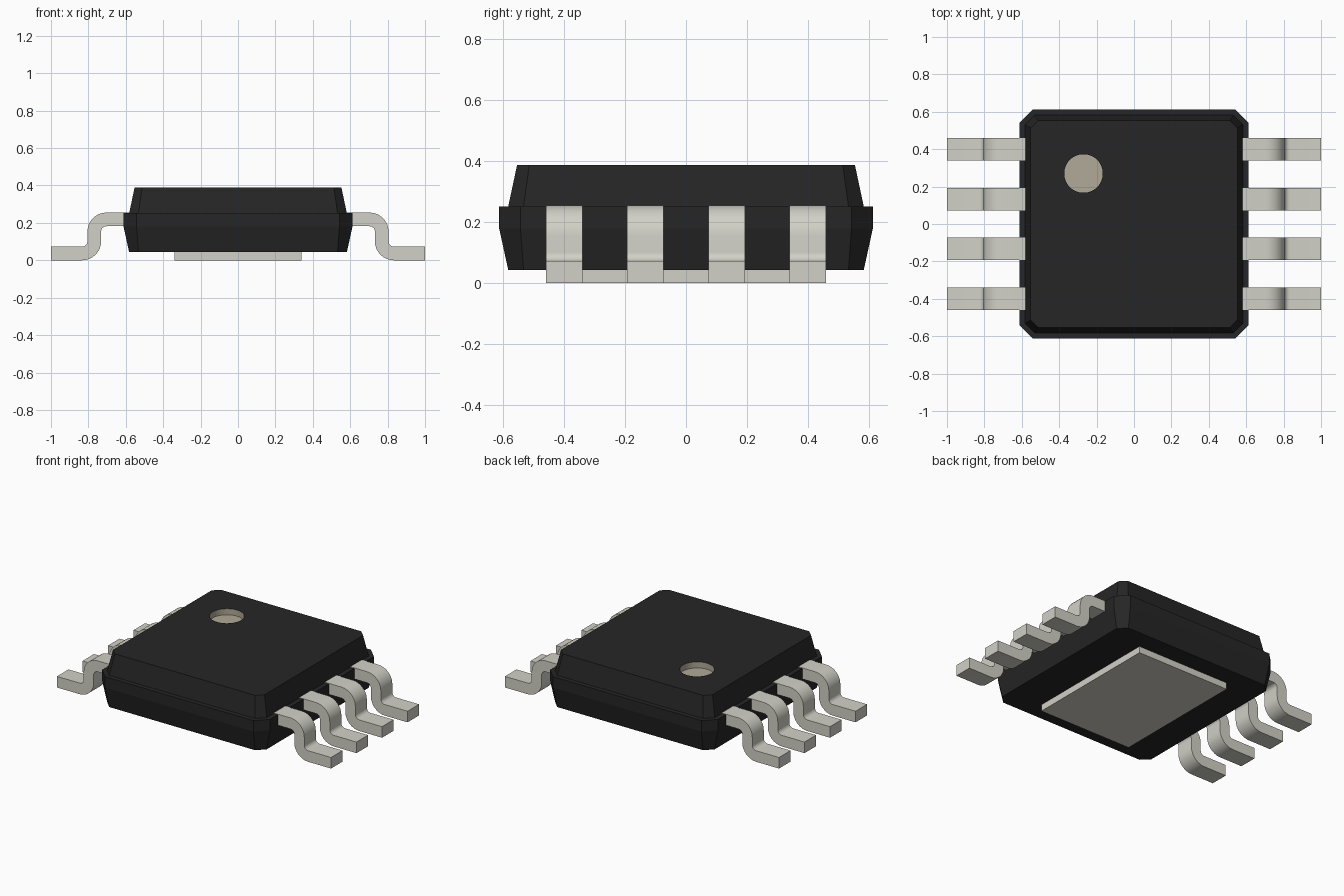
import bpy
import bmesh
from math import cos, sin, radians, hypot

if "Cube" in bpy.data.objects:
    bpy.data.objects.remove(bpy.data.objects["Cube"], do_unlink=True)


def material(name, rgb):
    mat = bpy.data.materials.new(name)
    mat.use_nodes = True
    color = (*rgb, 1)
    mat.diffuse_color = color
    mat.node_tree.nodes["Principled BSDF"].inputs["Base Color"].default_value = color
    return mat


black = material("black_plastic", (0.0195, 0.019, 0.019))
metal = material("grey_metal", (0.645, 0.638, 0.572))
brown = material("light_brown", (0.435, 0.398, 0.316))


def finish(bm, name, *mats):
    bmesh.ops.recalc_face_normals(bm, faces=bm.faces)
    mesh = bpy.data.meshes.new(name)
    bm.to_mesh(mesh)
    bm.free()
    for mat in mats:
        mesh.materials.append(mat)
    obj = bpy.data.objects.new(name, mesh)
    bpy.context.collection.objects.link(obj)
    return obj


def activate(obj):
    bpy.ops.object.select_all(action='DESELECT')
    obj.select_set(True)
    bpy.context.view_layer.objects.active = obj


def octagon(half, cut, z):
    """Square outline with chamfered corners."""
    inner = half - cut
    points = []
    for sx, sy in ((1, 1), (-1, 1), (-1, -1), (1, -1)):
        pair = [(sx * half, sy * inner, z), (sx * inner, sy * half, z)]
        points += pair if sx * sy > 0 else pair[::-1]
    return points


# Package body: chamfered outlines stacked from bottom to top
bm = bmesh.new()
sections = [(0.582, 0.05, 0.043), (0.612, 0.07, 0.18), (0.612, 0.07, 0.252),
            (0.582, 0.05, 0.252), (0.553, 0.04, 0.388)]
rings = [[bm.verts.new(p) for p in octagon(*s)] for s in sections]
for low, high in zip(rings, rings[1:]):
    for i in range(8):
        j = (i + 1) % 8
        bm.faces.new((low[i], low[j], high[j], high[i]))
bm.faces.new(rings[0])
bm.faces.new(rings[-1])
body = finish(bm, "package_body", black, brown)

# Round pin-one recess, cut into the top
dot_x, dot_y, dot_r, dot_floor = -0.27, 0.27, 0.103, 0.348
bpy.ops.mesh.primitive_cylinder_add(vertices=48, radius=dot_r, depth=0.2,
                                    location=(dot_x, dot_y, dot_floor + 0.1))
cutter = bpy.context.object
cutter.name = "recess_cutter"
cutter.hide_render = True
activate(body)
mod = body.modifiers.new("recess", 'BOOLEAN')
mod.operation = 'DIFFERENCE'
mod.solver = 'EXACT'
mod.object = cutter
bpy.ops.object.modifier_apply(modifier=mod.name)
bpy.data.objects.remove(cutter, do_unlink=True)
for face in body.data.polygons:
    c = face.center
    in_recess = hypot(c.x - dot_x, c.y - dot_y) < dot_r + 0.002 and 0.3 < c.z < 0.387
    face.material_index = 1 if in_recess else 0

# Thermal pad under the body
bpy.ops.mesh.primitive_cube_add(size=1, location=(0, 0, 0.024))
pad = bpy.context.object
pad.name = "thermal_pad"
pad.scale = (0.68, 0.912, 0.048)
pad.data.materials.append(metal)


def arc(cx, cz, r, start, end, steps=8):
    return [(cx + r * cos(radians(start + (end - start) * i / steps)),
             cz + r * sin(radians(start + (end - start) * i / steps)))
            for i in range(steps + 1)]


# Gull-wing lead profile: upper edge outward, then lower edge back
thick, r_in, lead_top, x_in, x_out = 0.073, 0.028, 0.255, 0.732, 0.805
r_out = r_in + thick
upper = ([(0.56, lead_top)]
         + arc(x_out - r_out, lead_top - r_out, r_out, 90, 0)
         + arc(x_out + r_in, thick + r_in, r_in, 180, 270)
         + [(1.0, thick)])
lower = ([(0.56, lead_top - thick)]
         + arc(x_in - r_in, lead_top - r_out, r_in, 90, 0)
         + arc(x_in + r_out, r_out, r_out, 180, 270)
         + [(1.0, 0.0)])


def lead(name, side, y, width=0.12):
    bm = bmesh.new()
    loops = []
    for a, b in zip(upper, lower):
        loops.append([bm.verts.new((side * x, y + s * width / 2, z))
                      for (x, z), s in ((a, -1), (a, 1), (b, 1), (b, -1))])
    for p, q in zip(loops, loops[1:]):
        for i in range(4):
            j = (i + 1) % 4
            bm.faces.new((p[i], p[j], q[j], q[i]))
    bm.faces.new(loops[0])
    bm.faces.new(loops[-1])
    activate(finish(bm, name, metal))
    bpy.ops.object.shade_smooth_by_angle(angle=radians(35))


# Four leads on each side
for side, label in ((1, "left"), (-1, "right")):
    for n in range(4):
        lead(f"{label}_lead_{n + 1}", side, (n - 1.5) * 0.266)
